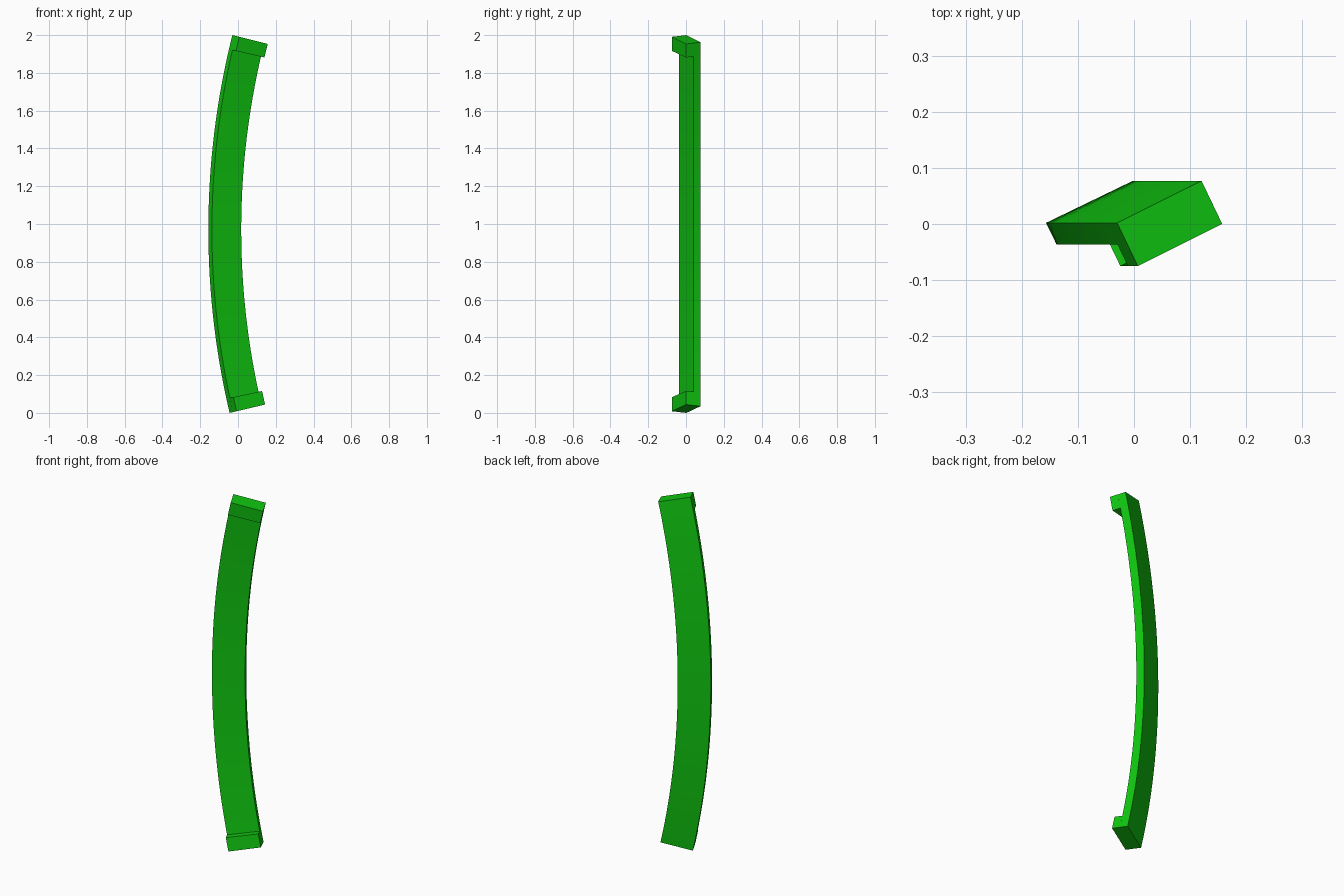
import bpy, bmesh, math

if "Cube" in bpy.data.objects:
    bpy.data.objects.remove(bpy.data.objects["Cube"], do_unlink=True)

green = bpy.data.materials.new("green")
green.use_nodes = True
colour = (0.005, 0.56, 0.005, 1)
green.diffuse_color = colour
green.node_tree.nodes["Principled BSDF"].inputs["Base Color"].default_value = colour

# The handle bends along an arc in the xz plane
RADIUS = 4.24
CENTRE_X, CENTRE_Z = RADIUS - 0.157, 0.97
TOP = math.asin((2.0 - CENTRE_Z) / RADIUS)
BOTTOM = -math.asin(CENTRE_Z / RADIUS)
BLOCK = 0.077 / RADIUS

# Cross-section corners as (distance inward from the outer edge, y)
WIDTH = (0.155, 0.075)
DEPTH = (0.019, -0.0385)


def section(d0, d1):
    """Slanted rectangle between two depths, in units of the bar thickness."""
    return [(w * WIDTH[0] + d * DEPTH[0], 0.002 + w * WIDTH[1] + d * DEPTH[1])
            for w, d in ((0, d0), (1, d0), (1, d1), (0, d1))]


def sweep(name, corners, start, end, steps):
    """Sweep a cross-section along the arc and cap both ends."""
    bm = bmesh.new()
    rings = []
    for i in range(steps + 1):
        a = start + (end - start) * i / steps
        rings.append([bm.verts.new((CENTRE_X - (RADIUS - r) * math.cos(a), y,
                                    CENTRE_Z + (RADIUS - r) * math.sin(a)))
                      for r, y in corners])
    for lower, upper in zip(rings, rings[1:]):
        for j in range(4):
            k = (j + 1) % 4
            bm.faces.new((lower[j], lower[k], upper[k], upper[j]))
    bm.faces.new(rings[0])
    bm.faces.new(rings[-1])
    bmesh.ops.recalc_face_normals(bm, faces=bm.faces)
    mesh = bpy.data.meshes.new(name)
    bm.to_mesh(mesh)
    bm.free()
    mesh.materials.append(green)
    obj = bpy.data.objects.new(name, mesh)
    bpy.context.collection.objects.link(obj)
    bpy.ops.object.select_all(action="DESELECT")
    obj.select_set(True)
    bpy.context.view_layer.objects.active = obj
    bpy.ops.object.shade_smooth_by_angle(angle=math.radians(30))
    return obj


# Curved bar and the mounting block at each end
sweep("handle_bar", section(0, 1), BOTTOM, TOP, 40)
sweep("upper_mount", section(1, 2), TOP - BLOCK, TOP, 1)
sweep("lower_mount", section(1, 2), BOTTOM, BOTTOM + BLOCK, 1)
